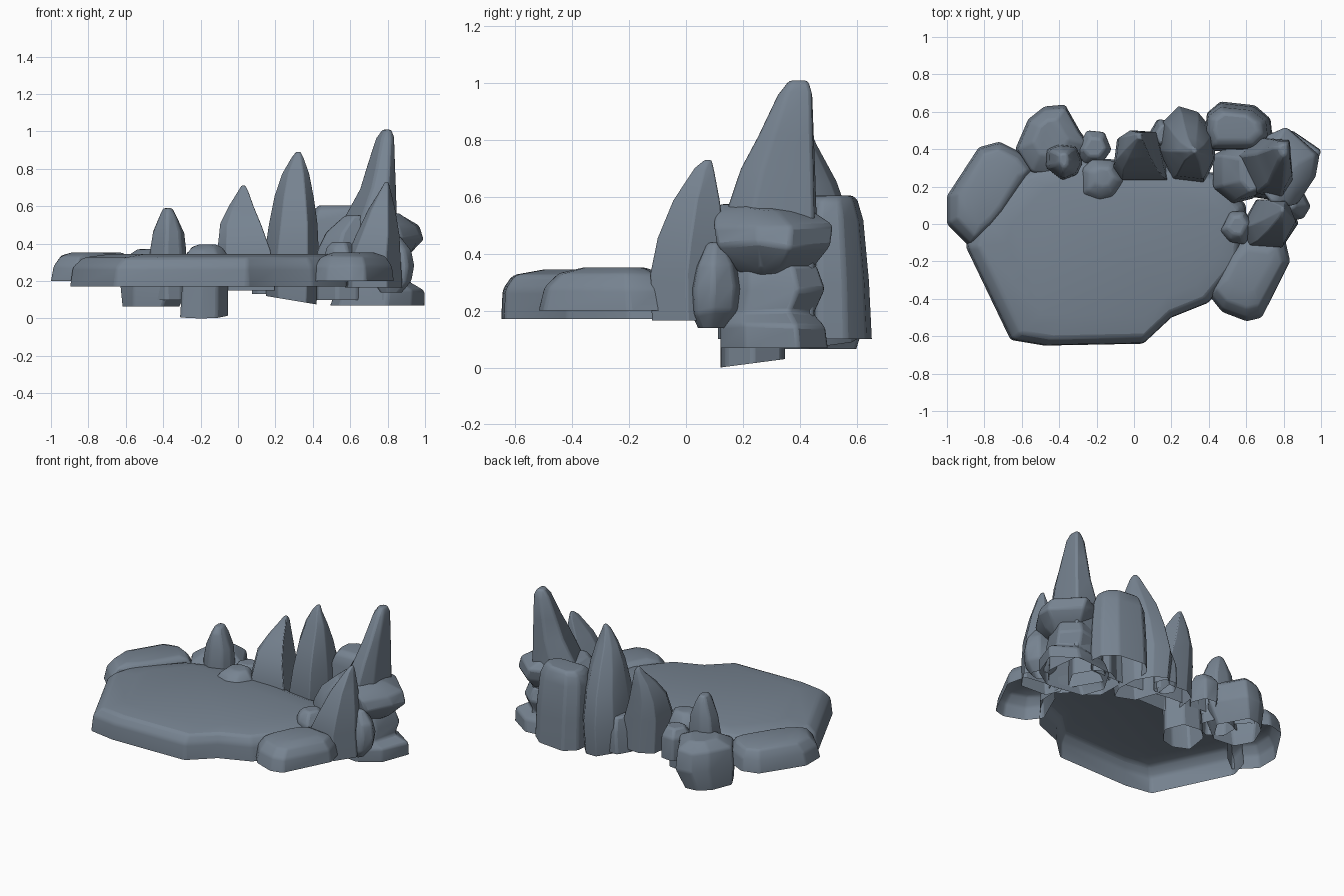
import bpy, bmesh, math, random

stone = bpy.data.materials.new("slate_grey")
stone.diffuse_color = (0.185, 0.23, 0.285, 1)


def ngon(n, seed):
    """Irregular closed outline for the smaller stones."""
    r = random.Random(seed)
    return [(math.cos(a) * k, math.sin(a) * k) for a, k in
            ((math.tau * (i + r.uniform(-.2, .2)) / n, r.uniform(.9, 1.08)) for i in range(n))]


def rock(name, outline, levels, bevel=0.012, jitter=0.012, slope=(0, 0)):
    """Loft an outline through levels (z, x0, x1, y0, y1); the underside stays open.
    slope tilts the bottom ring along x and y."""
    rnd = random.Random(name)
    xs, ys = [p[0] for p in outline], [p[1] for p in outline]
    unit = [((x - min(xs)) / (max(xs) - min(xs)), (y - min(ys)) / (max(ys) - min(ys)))
            for x, y in outline]
    bm = bmesh.new()
    rings = []
    for i, (z, x0, x1, y0, y1) in enumerate(levels):
        j = jitter if 0 < i < len(levels) - 1 else 0
        sx, sy = slope if i == 0 else (0, 0)
        rings.append([bm.verts.new((x0 + u * (x1 - x0), y0 + v * (y1 - y0),
                                    z + rnd.uniform(-j, j) + sx * u + sy * v)) for u, v in unit])
    n = len(unit)
    for a, b in zip(rings, rings[1:]):
        for i in range(n):
            k = (i + 1) % n
            bm.faces.new((a[i], a[k], b[k], b[i]))
    top = bm.faces.new(rings[-1])
    bmesh.ops.recalc_face_normals(bm, faces=bm.faces)
    if top.normal.z < 0:
        bmesh.ops.reverse_faces(bm, faces=bm.faces)
    me = bpy.data.meshes.new(name)
    bm.to_mesh(me)
    bm.free()
    me.materials.append(stone)
    ob = bpy.data.objects.new(name, me)
    bpy.context.collection.objects.link(ob)
    mod = ob.modifiers.new("worn_edges", 'BEVEL')
    mod.width, mod.segments = bevel, 2
    mod.limit_method, mod.angle_limit = 'ANGLE', math.radians(22)
    bpy.ops.object.select_all(action='DESELECT')
    ob.select_set(True)
    bpy.context.view_layer.objects.active = ob
    bpy.ops.object.shade_smooth_by_angle(angle=math.radians(40))
    return ob


# Main slab
rock("slab", [(-.9, -.12), (-.66, -.62), (-.48, -.65), (.05, -.64), (.2, -.5), (.4, -.42),
              (.58, -.2), (.6, .1), (.45, .27), (0, .34), (-.4, .36), (-.62, .28), (-.86, .02)],
     [(.17, -.9, .6, -.65, .36), (.275, -.885, .59, -.645, .35),
      (.325, -.83, .56, -.61, .32), (.345, -.68, .48, -.5, .26)], .015, 0)

# Low flat stones at the rim
rock("left_flat_stone", [(-1, 0), (-.88, -.12), (-.78, -.04), (-.7, .05), (-.53, .3),
                         (-.6, .38), (-.72, .44), (-.83, .41), (-1, .15)],
     [(.2, -1, -.53, -.12, .44), (.28, -.985, -.54, -.105, .43),
      (.335, -.945, -.57, -.07, .4), (.352, -.89, -.62, -.01, .35)], .012, .003)
rock("front_right_flat_stone", [(.4, -.38), (.47, -.47), (.6, -.52), (.68, -.5), (.83, -.2),
                                (.8, -.07), (.6, -.04), (.5, -.15)],
     [(.2, .4, .835, -.52, -.04), (.28, .41, .825, -.5, -.06),
      (.33, .44, .79, -.45, -.09), (.352, .5, .73, -.36, -.14)], .012, .003)

# Back left block and its finger
rock("back_left_block", [(-.63, .4), (-.55, .27), (-.35, .25), (-.23, .43), (-.28, .5),
                         (-.36, .64), (-.47, .63), (-.56, .56)],
     [(.065, -.62, -.31, .27, .6), (.2, -.635, -.24, .25, .64),
      (.31, -.62, -.25, .26, .62), (.37, -.54, -.35, .36, .56)])
rock("back_left_finger", ngon(7, 3),
     [(.1, -.47, -.27, .23, .43), (.36, -.47, -.275, .235, .425), (.46, -.455, -.285, .245, .42),
      (.55, -.42, -.325, .27, .4), (.59, -.4, -.35, .3, .38)])

# Small stones at the back
rock("low_centre_stone", ngon(7, 5),
     [(.0, -.31, -.05, .12, .35), (.15, -.3, -.05, .12, .35), (.33, -.28, -.05, .115, .35),
      (.375, -.25, -.08, .15, .32), (.395, -.21, -.11, .2, .3)], slope=(0, .03))
rock("back_chip", ngon(6, 8),
     [(.16, -.3, -.12, .32, .5), (.3, -.31, -.12, .32, .5), (.36, -.27, -.15, .36, .46)])
rock("back_wedge", ngon(6, 9),
     [(.13, .07, .24, .4, .56), (.27, .08, .24, .4, .56), (.36, .11, .22, .43, .53)])

# Back spires
rock("centre_spire", [(-.1, .3), (-.05, .23), (.2, .23), (.16, .4), (.14, .49), (0, .5), (-.08, .45)],
     [(.15, -.1, .2, .23, .5), (.36, -.11, .175, .235, .5), (.5, -.095, .125, .29, .5),
      (.6, -.05, .085, .36, .495), (.68, 0, .055, .43, .49), (.71, .018, .04, .455, .48)])
rock("back_spire", [(.13, .4), (.2, .25), (.36, .23), (.42, .35), (.41, .5), (.33, .6),
                    (.23, .63), (.15, .55)],
     [(.12, .15, .42, .25, .61), (.3, .135, .435, .22, .63), (.5, .165, .425, .24, .59),
      (.65, .195, .405, .28, .53), (.77, .235, .38, .33, .465), (.86, .285, .35, .36, .42),
      (.89, .31, .335, .38, .41)], slope=(-.045, 0))
rock("back_right_block", [(.38, .5), (.41, .4), (.66, .4), (.73, .48), (.72, .57), (.64, .64),
                          (.46, .66), (.39, .6)],
     [(.1, .38, .74, .39, .655), (.3, .38, .735, .395, .645), (.52, .385, .715, .4, .625),
      (.585, .405, .69, .42, .605), (.605, .43, .66, .45, .59)])

# Right-hand cluster
rock("tall_spire", [(.53, .36), (.64, .15), (.78, .12), (.85, .22), (.83, .45), (.66, .46)],
     [(.1, .5, .86, .12, .46), (.54, .56, .85, .135, .46), (.7, .65, .845, .19, .455),
      (.82, .69, .84, .25, .45), (.96, .735, .835, .32, .445), (1.01, .77, .82, .36, .43)])
rock("leaning_shoulder", ngon(7, 12),
     [(.1, .42, .72, .11, .44), (.35, .42, .72, .11, .44), (.46, .47, .72, .13, .43),
      (.55, .57, .71, .17, .4)])
rock("right_boulder", [(.7, .2), (.8, .1), (.88, .1), (.97, .25), (.99, .37), (.83, .52), (.72, .47)],
     [(.32, .7, .88, .2, .38), (.36, .7, .94, .16, .45), (.43, .69, .995, .11, .51),
      (.5, .68, .97, .1, .52), (.55, .68, .88, .1, .45), (.575, .69, .8, .12, .34)])
rock("right_footing", [(.5, .3), (.55, .15), (.8, .11), (.93, .2), (1, .4), (.85, .51), (.6, .48)],
     [(.068, .49, 1.0, .12, .5), (.15, .52, 1.0, .12, .49), (.19, .56, .92, .13, .45),
      (.27, .58, .93, .14, .49), (.36, .6, .9, .15, .46)])
rock("right_knob", ngon(7, 16),
     [(.14, .76, .88, .04, .14), (.19, .73, .93, .015, .19), (.28, .72, .945, .01, .2),
      (.36, .72, .93, .03, .18), (.44, .75, .87, .07, .14)])
rock("right_spire", [(.58, -.02), (.62, -.11), (.8, -.12), (.88, 0), (.82, .12), (.66, .12)],
     [(.165, .57, .88, -.12, .13), (.34, .58, .87, -.125, .13), (.45, .63, .865, -.1, .13),
      (.58, .695, .84, -.045, .12), (.69, .765, .815, .03, .1), (.73, .785, .805, .065, .09)])
rock("right_pebble", ngon(6, 20),
     [(.2, .47, .64, -.1, .07), (.34, .46, .64, -.11, .07), (.385, .47, .62, -.09, .06),
      (.41, .5, .6, -.06, .04)])
